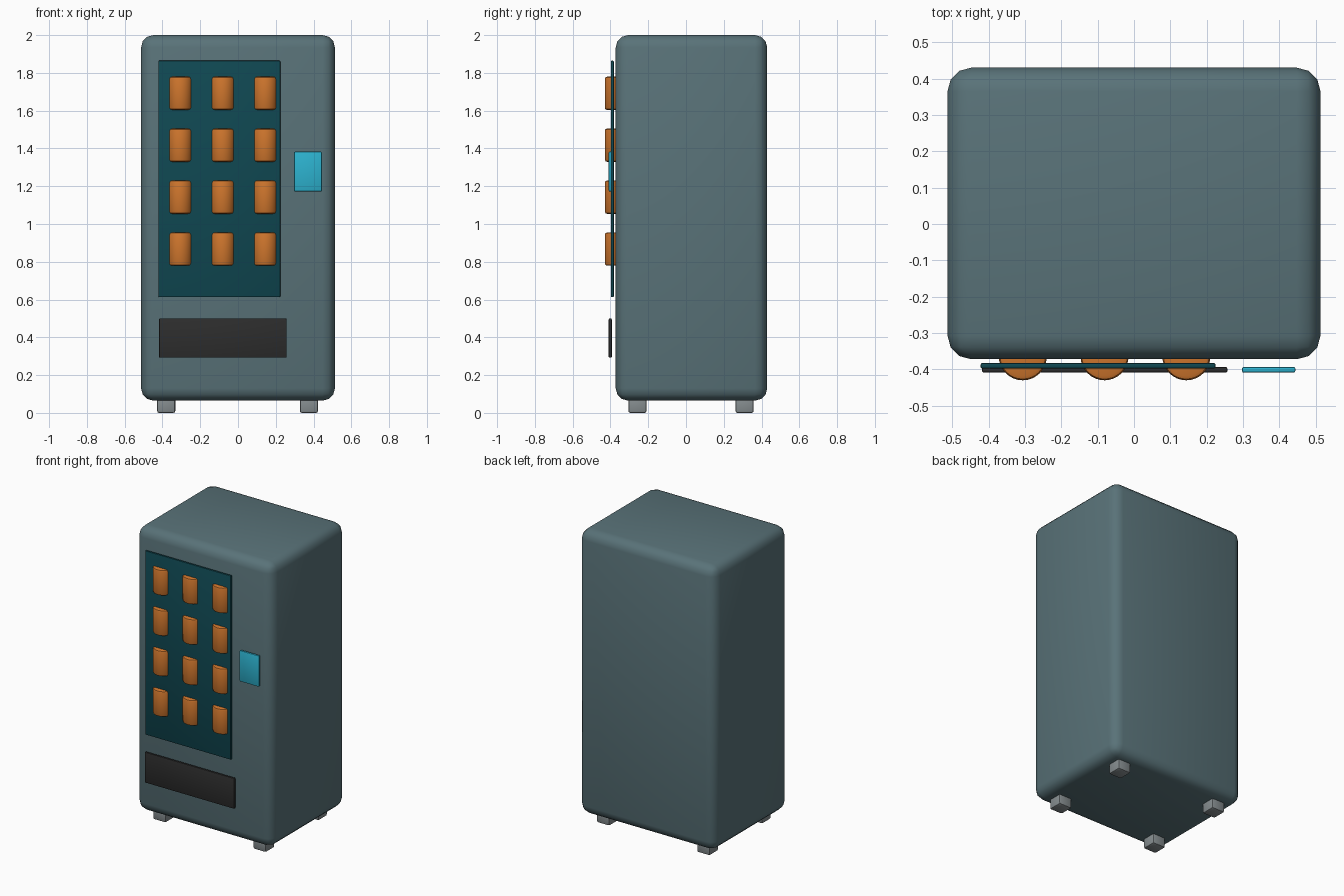
import bpy
import math

cube = bpy.data.objects.get("Cube")
if cube:
    bpy.data.objects.remove(cube, do_unlink=True)


def material(name, rgb):
    mat = bpy.data.materials.new(name)
    mat.use_nodes = True
    color = (*rgb, 1.0)
    mat.diffuse_color = color
    mat.node_tree.nodes["Principled BSDF"].inputs["Base Color"].default_value = color
    return mat


slate = material("slate grey", (0.10, 0.17, 0.19))
teal = material("dark teal glass", (0.005, 0.065, 0.085))
orange = material("orange", (0.62, 0.18, 0.026))
cyan = material("bright cyan", (0.026, 0.45, 0.63))
charcoal = material("charcoal", (0.026, 0.026, 0.026))
steel = material("foot grey", (0.24, 0.27, 0.28))


def finish(obj, name, mat, bevel, segments):
    """Name, colour, bevel and smooth the active object."""
    obj.name = name
    obj.data.materials.append(mat)
    mod = obj.modifiers.new("rounded edges", 'BEVEL')
    mod.width = bevel
    mod.segments = segments
    mod.limit_method = 'ANGLE'
    mod.angle_limit = math.radians(40)
    bpy.ops.object.modifier_apply(modifier=mod.name)
    bpy.ops.object.shade_smooth_by_angle(angle=math.radians(35))


def box(name, mat, x, y, z, bevel, segments):
    """Rounded box from (min, max) ranges."""
    spans = (x, y, z)
    bpy.ops.mesh.primitive_cube_add(size=1, location=[(a + b) / 2 for a, b in spans])
    obj = bpy.context.object
    obj.scale = [b - a for a, b in spans]
    bpy.ops.object.transform_apply(location=False, rotation=False, scale=True)
    finish(obj, name, mat, bevel, segments)


# Cabinet
box("cabinet", slate, (-0.513, 0.513), (-0.372, 0.43), (0.065, 2.0), 0.065, 3)

# Front plates
box("display_window", teal, (-0.422, 0.224), (-0.398, -0.382), (0.613, 1.865), 0.005, 2)
box("delivery_tray", charcoal, (-0.418, 0.257), (-0.409, -0.393), (0.292, 0.5), 0.005, 2)
box("payment_panel", cyan, (0.297, 0.444), (-0.409, -0.393), (1.172, 1.383), 0.005, 2)

# Cans in a grid behind the window
for row in range(4):
    for col in range(3):
        bpy.ops.mesh.primitive_cylinder_add(
            vertices=32, radius=0.066, depth=0.176,
            location=(-0.306 + 0.225 * col, -0.364, 0.867 + 0.275 * row))
        finish(bpy.context.object, f"can_{row + 1}_{col + 1}", orange, 0.012, 2)

# Feet
for side, x in (("right", -0.38), ("left", 0.375)):
    for end, y in (("front", -0.257), ("back", 0.31)):
        box(f"{end}_{side}_foot", steel, (x - 0.048, x + 0.048),
            (y - 0.048, y + 0.048), (0, 0.09), 0.01, 2)
